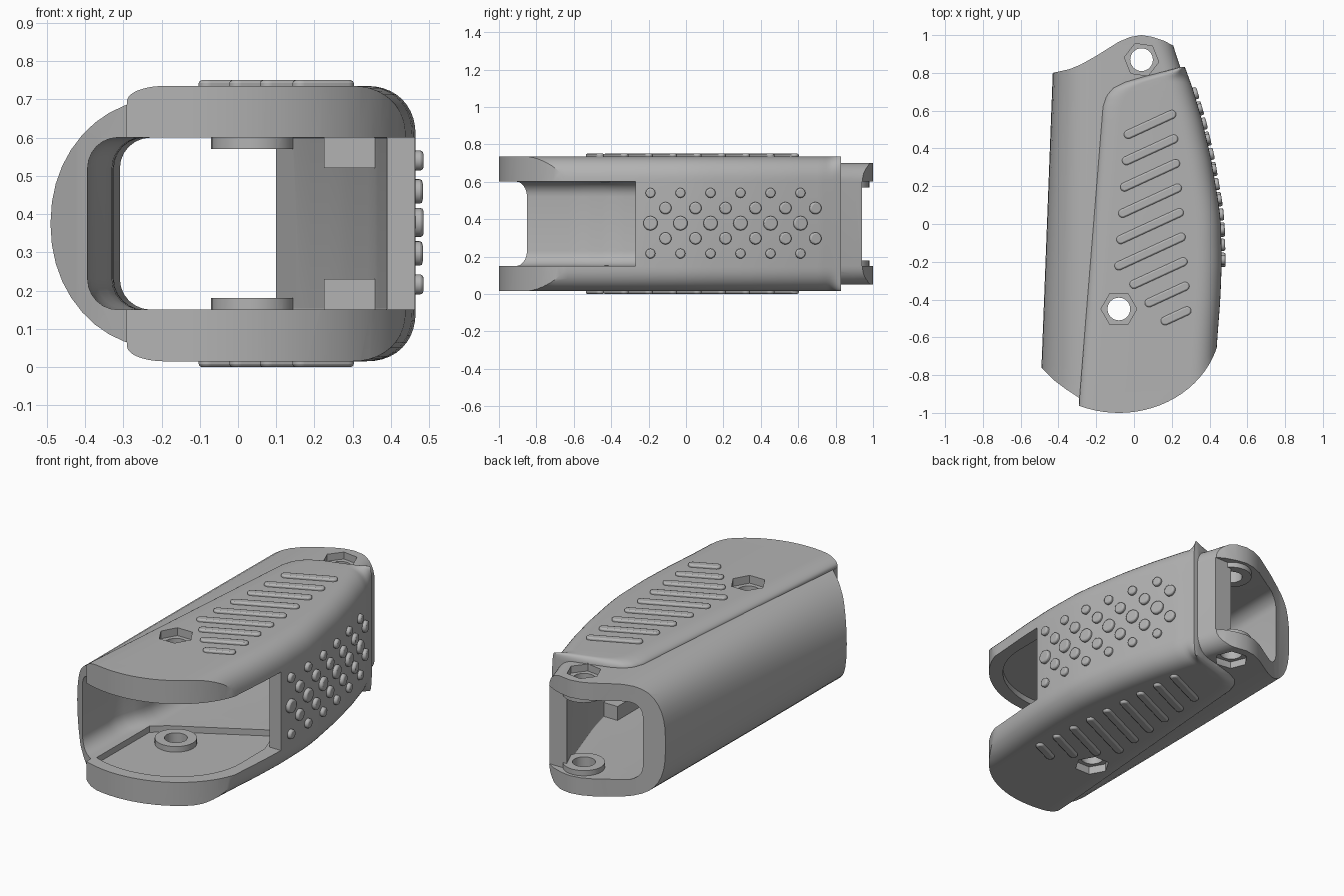
import bpy
import bmesh
from math import cos, sin, pi, radians
from mathutils import Vector

MID = 0.375  # height of the mirror plane between top and bottom

old = bpy.data.objects.get("Cube")
if old:
    bpy.data.objects.remove(old, do_unlink=True)

grey = bpy.data.materials.new("plain grey")
grey.use_nodes = True
grey.diffuse_color = (0.45, 0.45, 0.45, 1)
grey.node_tree.nodes["Principled BSDF"].inputs["Base Color"].default_value = (0.45, 0.45, 0.45, 1)


def loft(name, rings):
    """Skin a list of equal rings and cap both ends."""
    bm = bmesh.new()
    rows = [[bm.verts.new(p) for p in ring] for ring in rings]
    n = len(rows[0])
    for a, b in zip(rows, rows[1:]):
        for i in range(n):
            j = (i + 1) % n
            bm.faces.new((a[i], a[j], b[j], b[i]))
    bm.faces.new(rows[0])
    bm.faces.new(rows[-1])
    bmesh.ops.recalc_face_normals(bm, faces=bm.faces)
    mesh = bpy.data.meshes.new(name)
    bm.to_mesh(mesh)
    bm.free()
    mesh.materials.append(grey)
    obj = bpy.data.objects.new(name, mesh)
    bpy.context.collection.objects.link(obj)
    return obj


def prism(name, pts, low, high):
    """Upright prism between two heights measured from the mirror plane."""
    return loft(name, [[(x, y, MID + z) for x, y in pts] for z in (low, high)])


def circle(cx, cy, r, n=32, turn=0):
    return [(cx + r * cos(turn + 2 * pi * i / n), cy + r * sin(turn + 2 * pi * i / n)) for i in range(n)]


def ellipse_arc(cx, cy, rx, ry, start, end, n=24):
    angles = [radians(start + (end - start) * i / n) for i in range(n + 1)]
    return [(cx + rx * cos(a), cy + ry * sin(a)) for a in angles]


def interp(table, y):
    for (y0, v0), (y1, v1) in zip(table, table[1:]):
        if y <= y1:
            return v0 + (v1 - v0) * max(0, (y - y0) / (y1 - y0))
    return table[-1][1]


def section(y, left, right, half, left_round, right_round, steps=10):
    """Cross-section with superellipse corners (width, height, power)."""
    ring = []
    for sx, sz in ((1, 1), (-1, 1), (-1, -1), (1, -1)):
        a, b, power = right_round if sx > 0 else left_round
        a = min(a, (right - left) * 0.48)
        edge = right - a if sx > 0 else left + a
        arc = []
        for i in range(steps + 1):
            t = pi / 2 * i / steps
            u, v = max(cos(t), 0) ** (2 / power), max(sin(t), 0) ** (2 / power)
            arc.append((edge + sx * a * u, y, MID + sz * (half - b + b * v)))
        ring += arc if sx == sz else arc[::-1]
    return ring


def combine(target, other, operation):
    mod = target.modifiers.new("combine", "BOOLEAN")
    mod.operation = operation
    mod.solver = "EXACT"
    mod.object = other
    with bpy.context.temp_override(object=target, active_object=target):
        bpy.ops.object.modifier_apply(modifier=mod.name)
    bpy.data.objects.remove(other, do_unlink=True)


def span(a, b, n):
    return [a + (b - a) * i / n for i in range(n + 1)]


# Side lines running from front to back
grip_right = [(-1, .42), (-.62, .44), (-.4, .457), (-.2, .465), (0, .46), (.1, .45), (.36, .405),
              (.55, .36), (.72, .31), (.83, .27)]
grip_left = [(-1.05, -.295), (-.9, -.287), (.62, -.165), (.68, -.145), (.72, -.11), (.75, -.05),
             (.78, .05), (.81, .17), (.83, .24)]
shell_left = [(-1.05, -.5), (-.76, -.49), (.8, -.43), (1.05, -.42)]
shell_right = [(y, x - .03) for y, x in grip_right[:-1]] + [(.83, .245), (.95, .205), (1.05, .18)]
inner_left = [(-1.1, -.4), (-.55, -.385), (-.4, -.33), (-.3, -.325), (.8, -.31), (1.1, -.3)]
inner_right = [(-.27, .39), (.1, .36), (.45, .275), (.8, .16), (.94, .1)]

# Rounded spine shell
body = loft("handle_body", [
    section(y, interp(shell_left, y), interp(shell_right, y), .325,
            (.29, .32, 2 + max(0, y + .8) * .5), (.1, .1, 2))
    for y in span(-1.05, 1.05, 28)])

# Raised grip cover wrapped over the right side
grip = loft("grip", [
    section(y, interp(grip_left, y), interp(grip_right, y), .36, (.1, .04, 2), (.13, .13, 2.2))
    for y in span(-1.05, .62, 24) + span(.64, .83, 12)])
combine(body, grip, "UNION")

# Plan outline: rounded front and rear lobe
outline = [(-.7, -.5), (-.49, -.76), (-.42, -.83), (-.36, -.875), (-.291, -.92)]
outline += ellipse_arc(-.08, -.52, .54, .48, 247, 360)
outline += [(.7, -.5), (.7, .94), (.205, .945), (.16, .97), (.1, .99), (.04, 1), (-.02, .99),
            (-.08, .965), (-.2, .89), (-.28, .845), (-.34, .82), (-.43, .8), (-.7, .79)]
combine(body, prism("outline_cutter", outline, -1, 1), "INTERSECT")

# Hollow inside, open at front, front right and back
stations = span(-1.1, -.271, 14) + span(-.27, .94, 16) + [.941, 1.1]
cavity = loft("cavity_cutter", [
    section(y, interp(inner_left, y), interp(inner_right, y) if -.2705 < y < .9405 else .7,
            .225, (.08, .08, 2), (.004, .004, 2), 6)
    for y in stations])
combine(body, cavity, "DIFFERENCE")

# Shallow pocket in the floor and ceiling at the front
pocket = ellipse_arc(-.08, -.52, .46, .41, 245, 360) + [(.38, -.3), (.3, -.08), (-.2, -.36), (-.27, -.42)]
combine(body, prism("pocket_cutter", pocket, -.26, .26), "DIFFERENCE")

# Bolt bosses, through holes and hexagonal nut seats, mirrored top and bottom
bolts = [(-.08, -.45, .228, .29, .315, .095, 0), (.04, .87, .195, .26, .285, .092, radians(-8))]
for x, y, tip, root, seat, size, turn in bolts:
    for side in (1, -1):
        combine(body, prism("boss", circle(x, y, .11), side * tip, side * root), "UNION")
        nut = circle(x, y, size, 6, turn)
        combine(body, prism("nut_cutter", nut, side * seat, side * .5), "DIFFERENCE")
    combine(body, prism("hole_cutter", circle(x, y, .06), -.6, .6), "DIFFERENCE")

# Inner corner ribs against the right wall
ribs = []
for side in (1, -1):
    rib = [(.225, .1), (.385, .1), (.385, .3), (.225, .3)]
    ribs.append(prism("inner_rib", rib, side * .145, side * .24))


def soften(obj, width):
    mod = obj.modifiers.new("soft edge", "BEVEL")
    mod.width = width
    mod.segments = 2
    mod.limit_method = "ANGLE"
    mod.angle_limit = radians(50)


# Slanted grip ridges on top and bottom
details = []
for i in range(9):
    x1, y1 = .2 + .01 * i, .58 - .13 * i
    x0 = -.03 - .01 * i if i < 6 else (.0, .08, .165)[i - 6]
    y0 = y1 - .46 * (x1 - x0)
    ridge = ellipse_arc(x1, y1, .023, .023, -65, 115, 10) + ellipse_arc(x0, y0, .023, .023, 115, 295, 10)
    for side, label in ((1, "top"), (-1, "bottom")):
        obj = prism(label + "_ridge", ridge, side * .34, side * .375)
        soften(obj, .008)
        details.append(obj)

# Round grip studs on the right side
for row in range(-2, 3):
    for col in range(6):
        y = -.19 + .16 * col + (.08 if row % 2 else 0)
        radius = .038 - .006 * abs(row)
        slope = (interp(grip_right, y + .04) - interp(grip_right, y - .04)) / .08
        stud = prism("grip_stud", circle(0, 0, radius, 24), -MID - .03, -MID + .02)
        stud.rotation_euler = Vector((1, -slope, 0)).to_track_quat("Z", "Y").to_euler()
        stud.location = (interp(grip_right, y), y, MID + .003 + .081 * row)
        soften(stud, .008)
        details.append(stud)

# Smooth shading with sharp edges kept
bpy.ops.object.select_all(action="DESELECT")
for obj in [body] + ribs + details:
    obj.select_set(True)
bpy.context.view_layer.objects.active = body
bpy.ops.object.shade_smooth_by_angle(angle=radians(30))
